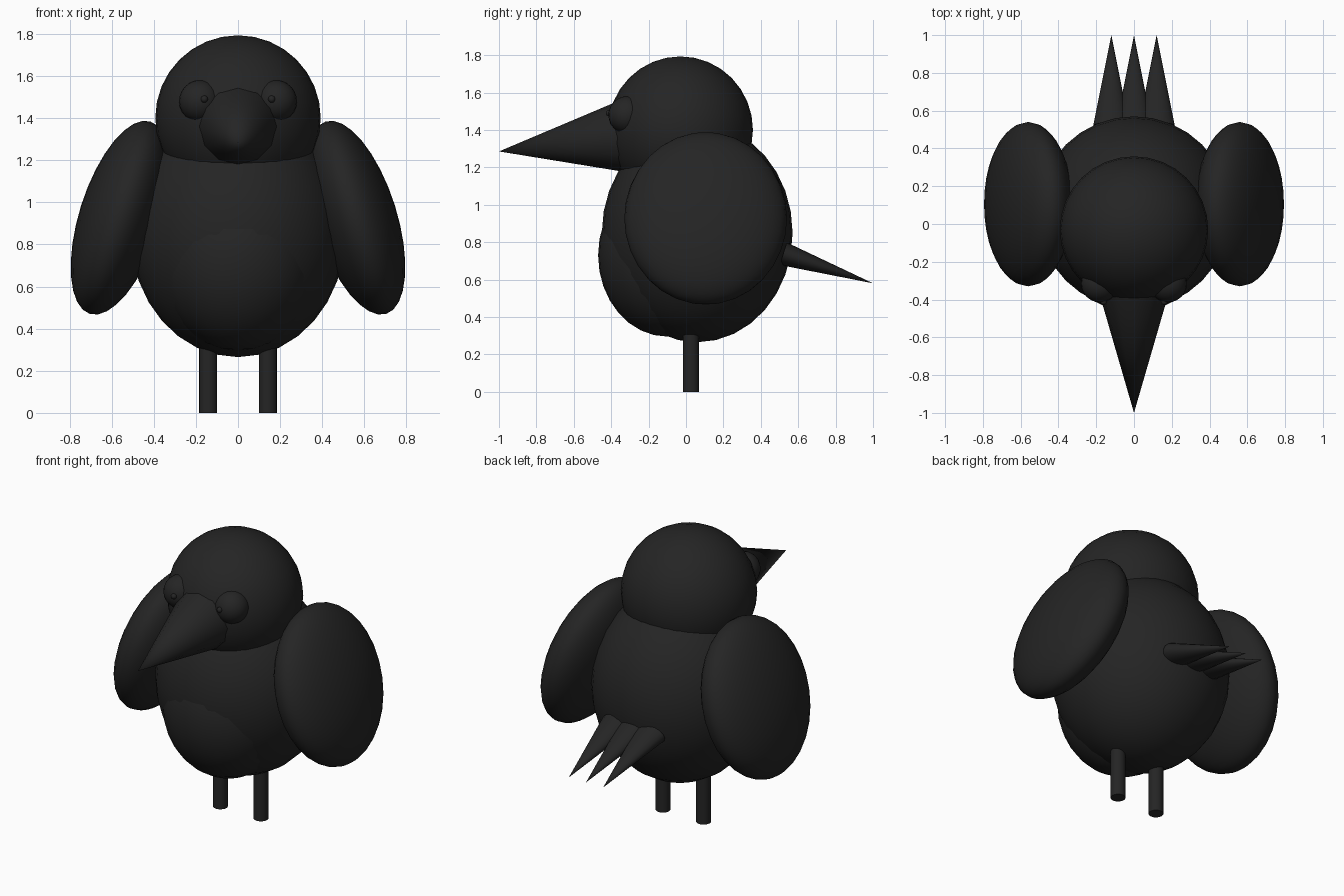
import bpy
import math
from mathutils import Vector

cube = bpy.data.objects.get("Cube")
if cube:
    bpy.data.objects.remove(cube, do_unlink=True)

# One dark colour for the whole bird
COLOUR = (0.018, 0.018, 0.018, 1)
charcoal = bpy.data.materials.new("charcoal")
charcoal.use_nodes = True
charcoal.diffuse_color = COLOUR
charcoal.node_tree.nodes["Principled BSDF"].inputs["Base Color"].default_value = COLOUR


def finish(name):
    obj = bpy.context.object
    obj.name = name
    obj.data.materials.append(charcoal)
    bpy.ops.object.shade_smooth_by_angle(angle=math.radians(35))
    return obj


def ball(name, centre, radii, tilt=0.0, segments=32, rings=16):
    bpy.ops.mesh.primitive_uv_sphere_add(segments=segments, ring_count=rings, radius=1,
                                         location=centre, rotation=(0, tilt, 0))
    bpy.context.object.scale = radii
    return finish(name)


def spike(name, base, tip, width, thickness, sides):
    """Cone from a base centre to a tip, with separate width and thickness."""
    base, tip = Vector(base), Vector(tip)
    axis = tip - base
    # Turning about x alone keeps the width along x
    turn = math.atan2(-axis.y, axis.z)
    bpy.ops.mesh.primitive_cone_add(vertices=sides, radius1=1, radius2=0, depth=axis.length,
                                    location=(base + tip) / 2, rotation=(turn, 0, 0))
    bpy.context.object.scale = (width, thickness, 1)
    return finish(name)


# Body, belly and head
ball("body", (0, 0.06, 0.85), (0.51, 0.51, 0.585))
ball("belly", (0, -0.10, 0.73), (0.38, 0.37, 0.435))
ball("head", (0, -0.03, 1.40), (0.393, 0.388, 0.393))

# Beak, sunk into the head
spike("beak", (0, -0.29, 1.37), (0, -1.0, 1.285), 0.206, 0.206, 12)

# Paired parts
for side, s in (("left", 1), ("right", -1)):
    ball(side + "_wing", (s * 0.56, 0.105, 0.927), (0.194, 0.435, 0.479),
         tilt=-s * math.radians(17.5))
    ball(side + "_eye", (s * 0.18, -0.315, 1.48), (0.10, 0.10, 0.10), segments=24, rings=12)
    ball(side + "_eye_glint", (s * 0.16, -0.412, 1.49), (0.017, 0.017, 0.017),
         segments=12, rings=8)
    bpy.ops.mesh.primitive_cylinder_add(vertices=16, radius=0.043, depth=0.4,
                                        location=(s * 0.142, 0.027, 0.2))
    finish(side + "_leg")

# Three flattened tail feathers
for label, x in (("left", 0.12), ("middle", 0), ("right", -0.12)):
    spike(label + "_tail_feather", (x, 0.52, 0.738), (x, 1.0, 0.58), 0.096, 0.063, 16)
